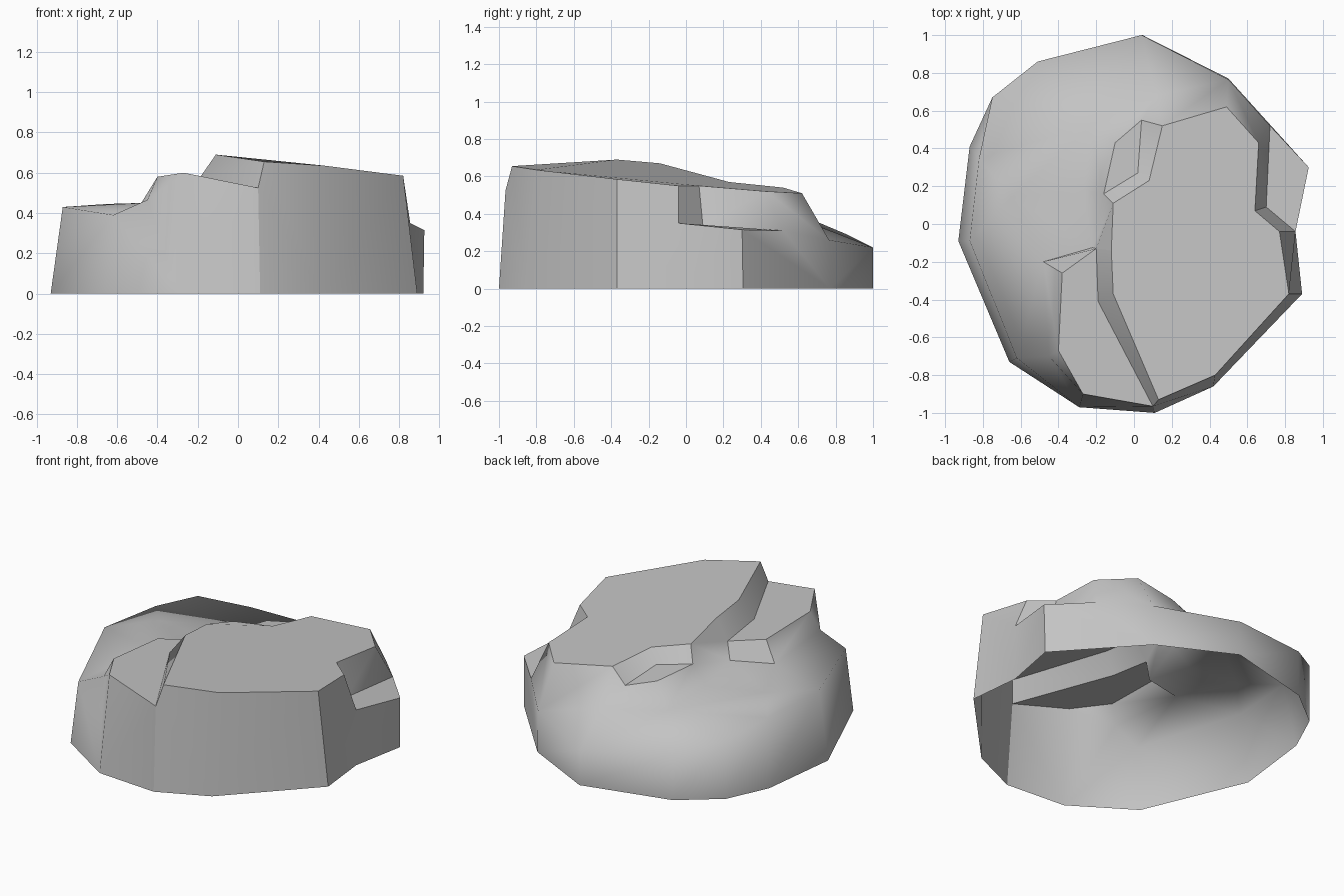
import bpy
import bmesh

if "Cube" in bpy.data.objects:
    bpy.data.objects.remove(bpy.data.objects["Cube"], do_unlink=True)

stone = bpy.data.materials.new("grey_stone")
stone.use_nodes = True
stone_colour = (0.55, 0.55, 0.55, 1)
stone.diffuse_color = stone_colour
stone.node_tree.nodes["Principled BSDF"].inputs["Base Color"].default_value = stone_colour

bm = bmesh.new()
face_group = {}


def points(*coords):
    return [bm.verts.new(c) for c in coords]


def panel(group, *corners):
    """One face; faces sharing a group are shaded smoothly together."""
    face = bm.faces.new(corners)
    face.smooth = True
    face_group[face] = group


def strip(group, lower, upper):
    """Quads joining two matching edge loops."""
    for i in range(len(lower) - 1):
        panel(group, lower[i], lower[i + 1], upper[i + 1], upper[i])


def fan(group, centre, rim):
    """Triangles from one corner to a run of rim corners."""
    for first, second in zip(rim, rim[1:]):
        panel(group, centre, first, second)


# Outline on the ground, anticlockwise from the front corner
ground = points((.11, -1, 0), (.42, -.86, 0), (.89, -.37, 0), (.855, -.04, 0),
                (.92, .305, 0), (.5, .77, 0), (.045, 1, 0), (-.51, .86, 0),
                (-.75, .67, 0), (-.87, .41, 0), (-.93, -.09, 0),
                (-.66, -.73, 0), (-.29, -.97, 0))
front, front_b, right_a, right_b, right_c = ground[:5]
left_front, front_left = ground[-2:]

# Low rim running round the back and left
rim = points((.5, .765, .26), (.04, 1, .22), (-.51, .86, .29), (-.75, .67, .37),
             (-.82, .35, .41), (-.87, -.09, .43), (-.62, -.71, .39))
rim_right, rim_back, rim_back_left, rim_corner, rim_left, rim_side, rim_front = rim

# High sloping plateau
plateau = points((.13, -.93, .655), (.43, -.8, .635), (.82, -.37, .585),
                 (.77, -.04, .55), (.64, .07, .55), (.66, .43, .52),
                 (.49, .62, .51), (.15, .52, .54), (.08, .23, .57),
                 (-.11, .11, .595), (-.12, -.14, .67), (-.11, -.37, .69))
(top_front, top_b, top_right, notch_a, notch_b, notch_c, top_back,
 ledge_a, ledge_b, ledge_c, top_left, top_peak) = plateau

# Notch floor, front step, step foot and small ledge
notch = points((.855, -.04, .35), (.925, .3, .315), (.72, .52, .31), (.7, .09, .34))
floor_front, floor_out, floor_back, floor_in = notch
step = points((.1, -.965, .525), (-.19, -.41, .575), (-.2, -.13, .545),
              (-.38, -.26, .555), (-.4, -.67, .58), (-.27, -.9, .6))
step_front, step_wall, step_in, step_back, step_left, step_corner = step
foot_out, foot_in, foot_front = points((-.48, -.2, .45), (-.22, -.125, .43),
                                       (-.45, -.7, .465))
ledge = points((.04, .55, .46), (-.1, .43, .48), (-.16, .16, .5), (.02, .27, .49))
ledge_right, ledge_out, ledge_left, ledge_in = ledge

# Hollow between rim and plateau, with a low saddle on its left
hollow_right, hollow_back, hollow_left, saddle = points(
    (.12, .68, .345), (-.23, .52, .36), (-.27, .18, .4), (-.65, .14, .445))

# Flat tops
panel("plateau", *plateau)
panel("notch floor", *notch)
panel("step top", *step)
panel("ledge top", *ledge)
panel("step facet", step_in, foot_in, foot_out, step_back)

# Front and right cliff
panel("cliff", front, front_b, top_b, top_front, step_front)
panel("cliff", front_b, right_a, top_right, top_b)
panel("side", right_a, right_b, floor_front, notch_a, top_right)
panel("side", right_b, right_c, floor_out, floor_front)

# Walls of the notch, ledge and step
skin = "skin"
panel("notch end", floor_front, floor_in, notch_b, notch_a)
panel(skin, floor_in, floor_back, notch_c, notch_b)
strip("ledge wall", [ledge_right, ledge_in, ledge_left], [ledge_a, ledge_b, ledge_c])
strip("step wall", [step_in, step_wall, step_front], [top_left, top_peak, top_front])

# Rounded outer skin
panel(skin, right_c, ground[5], rim_right, floor_back, floor_out)
strip(skin, ground[5:12], rim)
panel(skin, left_front, front_left, step_corner, foot_front, rim_front)
panel(skin, front_left, front, step_front, step_corner)
panel(skin, step_corner, step_left, foot_front)

# Back slope and hollow
panel(skin, notch_c, floor_back, rim_right, top_back)
panel(skin, top_back, rim_right, ledge_a)
fan(skin, hollow_right, [ledge_right, ledge_a, rim_right, rim_back])
strip(skin, [rim_back, rim_back_left], [hollow_right, hollow_back])
fan(skin, hollow_back, [rim_back_left, rim_corner, rim_left])
panel(skin, hollow_back, rim_left, saddle, hollow_left)
strip(skin, [hollow_right, hollow_back, hollow_left],
      [ledge_right, ledge_out, ledge_left])

# Left terrace and foot of the step
fan(skin, saddle, [rim_left, rim_side, foot_out, foot_in, hollow_left])
fan(skin, foot_out, [rim_side, rim_front, foot_front])
panel(skin, ledge_left, hollow_left, foot_in)
panel(skin, foot_out, foot_front, step_left, step_back)
panel(skin, top_left, ledge_c, ledge_left, foot_in, step_in)

# Crisp edges wherever two shading groups meet
bmesh.ops.recalc_face_normals(bm, faces=bm.faces[:])
bm.faces.ensure_lookup_table()
if bm.faces[0].normal.z < 0:
    bmesh.ops.reverse_faces(bm, faces=bm.faces[:])
for edge in bm.edges:
    if len({face_group[f] for f in edge.link_faces}) > 1:
        edge.smooth = False

mesh = bpy.data.meshes.new("stepped_rock")
bm.to_mesh(mesh)
bm.free()
mesh.materials.append(stone)
rock = bpy.data.objects.new("stepped_rock", mesh)
bpy.context.collection.objects.link(rock)
